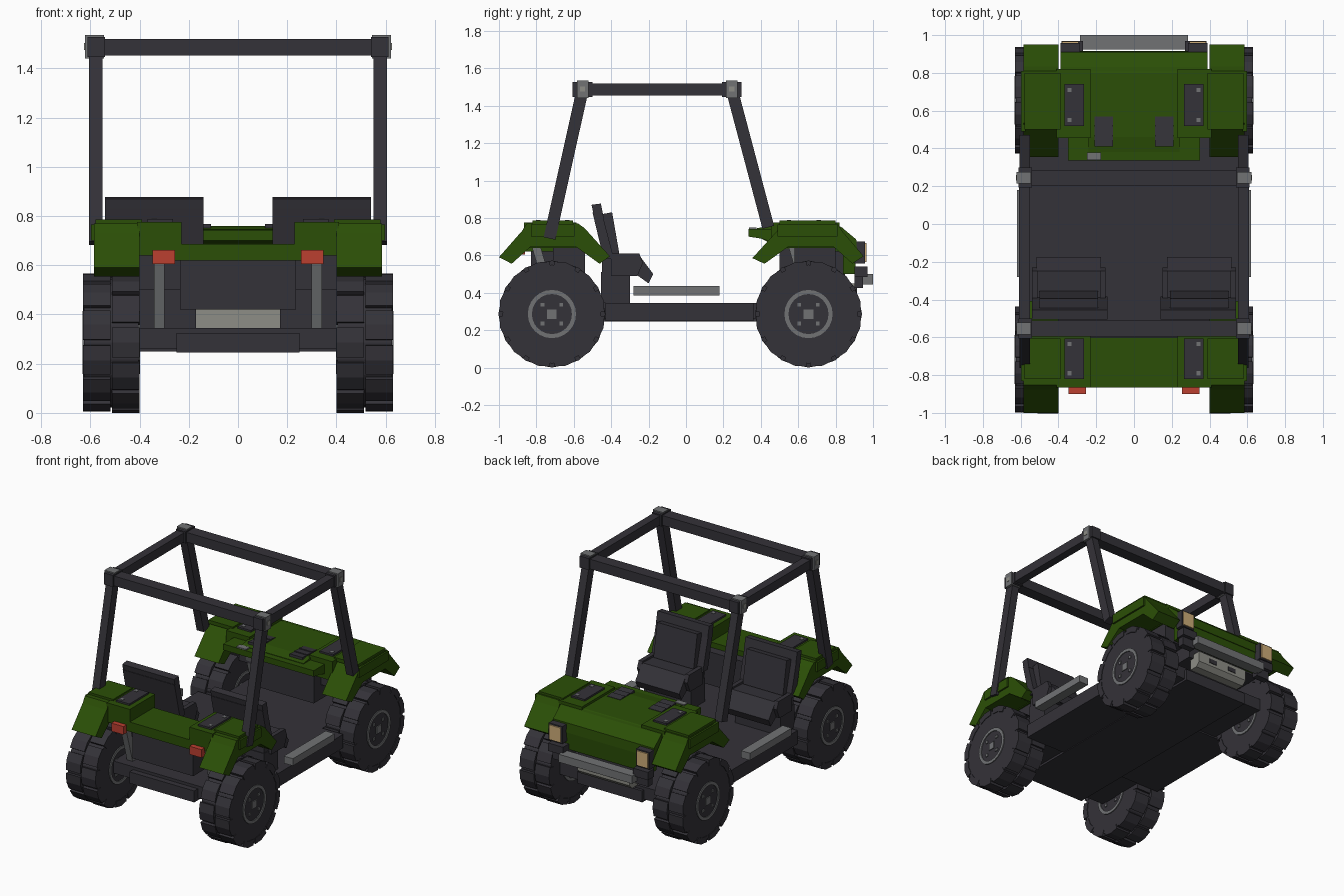
import bpy, bmesh, math
from mathutils import Vector

if "Cube" in bpy.data.objects:
    bpy.data.objects.remove(bpy.data.objects["Cube"])


def mat(name, r, g, b):
    m = bpy.data.materials.new(name)
    m.diffuse_color = (r, g, b, 1)
    m.use_nodes = True
    m.node_tree.nodes["Principled BSDF"].inputs["Base Color"].default_value = m.diffuse_color
    return m


GREEN = mat("body green", 0.024, 0.078, 0.002)
DARK = mat("charcoal", 0.034, 0.032, 0.040)
GREY = mat("metal grey", 0.165, 0.17, 0.175)
PALE = mat("pale plate", 0.27, 0.27, 0.24)
RED = mat("tail red", 0.50, 0.05, 0.03)
TAN = mat("lamp tan", 0.62, 0.42, 0.19)


def finish(name, bm, m):
    bmesh.ops.recalc_face_normals(bm, faces=bm.faces)
    me = bpy.data.meshes.new(name)
    bm.to_mesh(me)
    bm.free()
    me.materials.append(m)
    ob = bpy.data.objects.new(name, me)
    bpy.context.collection.objects.link(ob)
    return ob


def add_prism(bm, pts, x0, x1):
    """Extrude a (y, z) profile from x0 to x1."""
    a = [bm.verts.new((x0, y, z)) for y, z in pts]
    b = [bm.verts.new((x1, y, z)) for y, z in pts]
    bm.faces.new(a)
    bm.faces.new(b[::-1])
    n = len(pts)
    for i in range(n):
        bm.faces.new((a[i], b[i], b[(i + 1) % n], a[(i + 1) % n]))


def prism(name, pts, x0, x1, m, mirror=False):
    bm = bmesh.new()
    add_prism(bm, pts, x0, x1)
    if mirror:
        add_prism(bm, pts, -x1, -x0)
    return finish(name, bm, m)


def box(name, x0, x1, y0, y1, z0, z1, m, mirror=False):
    return prism(name, [(y0, z0), (y1, z0), (y1, z1), (y0, z1)], x0, x1, m, mirror)


def bar(name, p, q, w, x0, x1, m):
    """Mirrored straight bar between two (y, z) points, w wide."""
    p, q = Vector(p), Vector(q)
    d = (q - p).normalized()
    n = Vector((-d.y, d.x)) * w / 2
    return prism(name, [p - n, q - n, q + n, p + n], x0, x1, m, True)


def circle(y, z, r, n, turn=0):
    return [(y + r * math.cos(turn + math.tau * i / n),
             z + r * math.sin(turn + math.tau * i / n)) for i in range(n)]


def ring(bm, y, z, r0, r1, x0, x1, n):
    """Square-section ring around the x axis."""
    loops = []
    for r, x in ((r0, x0), (r1, x0), (r1, x1), (r0, x1)):
        loops.append([bm.verts.new((x, a, b)) for a, b in circle(y, z, r, n)])
    for k in range(4):
        p, q = loops[k], loops[(k + 1) % 4]
        for i in range(n):
            j = (i + 1) % n
            bm.faces.new((p[i], p[j], q[j], q[i]))


# Wheels: tyre, two staggered rows of lugs, rims on both faces
def wheel(label, y, side):
    z, n = 0.286, 12
    xs = lambda a, b: sorted((a * side, b * side))
    bm = bmesh.new()
    add_prism(bm, circle(y, z, 0.264, 24), *xs(0.404, 0.626))
    for row, (a, b) in enumerate(((0.40, 0.511), (0.519, 0.63))):
        for i in range(n):
            c = math.tau * (i + row / 2) / n
            h = math.tau / n * 0.42
            pts = [(y + r * math.cos(t), z + r * math.sin(t)) for r, t in
                   ((0.24, c - h), (0.281, c - h), (0.286, c), (0.281, c + h),
                    (0.24, c + h), (0.243, c))]
            add_prism(bm, pts, *xs(a, b))
    finish(label + "_tyre", bm, DARK)
    bm = bmesh.new()
    for a, b in ((0.398, 0.41), (0.62, 0.632)):
        ring(bm, y, z, 0.107, 0.129, *xs(a, b), 24)
        add_prism(bm, circle(y, z, 0.036, 4, math.pi / 4), *xs(a, b))
        for sy in (-0.05, 0.05):
            for sz in (-0.05, 0.05):
                add_prism(bm, circle(y + sy, z + sz, 0.014, 4, math.pi / 4), *xs(a, b))
    finish(label + "_rim", bm, GREY)


AXLES = {"rear": -0.717, "front": 0.655}
for end, ay in AXLES.items():
    wheel(end + "_right", ay, 1)
    wheel(end + "_left", ay, -1)
    # Axle and slanted suspension struts
    box(end + "_axle", -0.42, 0.42, ay - 0.05, ay + 0.05, 0.26, 0.345, DARK)
    bar(end + "_struts", (ay + 0.01, 0.325), (ay - 0.085, 0.65), 0.045, 0.298, 0.342, GREY)
    # Outer fender arch with drooping flaps
    arch = [(-0.30, 0.585), (-0.155, 0.745), (-0.12, 0.77), (0.155, 0.77), (0.18, 0.73),
            (0.295, 0.595), (0.235, 0.555), (0.135, 0.645), (-0.11, 0.645), (-0.235, 0.555)]
    if end == "rear":
        arch = [(0.02 - a, b) for a, b in arch]
        arch[0] = (0.31, 0.595)
        arch[5] = (-0.283, 0.59)
    prism(end + "_fender", [(ay + a, b) for a, b in arch], 0.40, 0.585, GREEN, True)
    y0, y1 = (-0.84, -0.585) if end == "rear" else (0.48, 0.82)
    box(end + "_fender_edge", 0.575, 0.597, y0 + 0.01, y1 - 0.01, 0.70, 0.765, GREEN, True)
    box(end + "_fender_cap", 0.39, 0.58, y0 + 0.02, y1 - 0.02, 0.76, 0.785, GREEN, True)
    box(end + "_fender_inner", 0.23, 0.41, y0 - 0.025, y1, 0.64, 0.775, GREEN, True)
    # Dark vent plates with small bolts
    v0, v1 = (-0.82, -0.605) if end == "rear" else (0.52, 0.74)
    box(end + "_fender_vent", 0.265, 0.368, v0, v1, 0.77, 0.787, DARK, True)
    for k, vy in enumerate((v0 + 0.03, v1 - 0.03)):
        box(f"{end}_vent_bolt_{k}", 0.33, 0.352, vy - 0.011, vy + 0.011, 0.785, 0.79, GREY, True)

# Chassis
box("floor", -0.56, 0.56, -0.43, 0.36, 0.25, 0.345, DARK)
box("frame_rails", -0.40, 0.40, -0.80, 0.82, 0.26, 0.345, DARK)
box("under_tray", -0.25, 0.25, -0.84, 0.84, 0.245, 0.325, DARK)
box("running_boards", 0.55, 0.62, -0.28, 0.18, 0.385, 0.435, GREY, True)

# Rear body
box("rear_box", -0.235, 0.235, -0.83, -0.54, 0.42, 0.65, DARK)
box("rear_wheel_house", 0.23, 0.40, -0.71, -0.54, 0.50, 0.65, DARK, True)
box("rear_deck", -0.30, 0.30, -0.865, -0.60, 0.62, 0.687, GREEN)
box("tail_lights", 0.255, 0.348, -0.90, -0.86, 0.605, 0.662, RED, True)

# Hood and nose
box("engine_box", -0.235, 0.235, 0.50, 0.85, 0.42, 0.65, DARK)
box("front_wheel_house", 0.23, 0.40, 0.58, 0.80, 0.52, 0.65, DARK, True)
prism("hood", [(0.38, 0.70), (0.38, 0.745), (0.46, 0.759), (0.80, 0.759), (0.81, 0.755),
               (0.81, 0.62), (0.50, 0.64)], -0.24, 0.24, GREEN)
prism("hood_cowl", [(0.335, 0.70), (0.335, 0.742), (0.50, 0.742), (0.50, 0.66), (0.40, 0.69)],
      -0.35, 0.35, GREEN)
prism("nose", [(0.80, 0.757), (0.83, 0.752), (0.91, 0.685), (0.915, 0.62), (0.80, 0.62)],
      -0.39, 0.39, GREEN)
prism("grille", [(0.84, 0.63), (0.91, 0.63), (0.905, 0.50), (0.84, 0.50)], -0.36, 0.36, GREEN)
for k in range(3):
    y = 0.41 + k * 0.053
    prism(f"hood_louvre_{k}", [(y, 0.74), (y, 0.768), (y + 0.053, 0.762), (y + 0.053, 0.74)],
          0.11, 0.21, DARK, True)
box("dash_gauge", -0.25, -0.175, 0.338, 0.378, 0.735, 0.75, GREY)

# Front bumper, headlights and skid plate
box("bumper", -0.285, 0.285, 0.925, 1.0, 0.445, 0.50, GREY)
box("bumper_ends", 0.27, 0.385, 0.90, 0.97, 0.485, 0.54, DARK, True)
box("bumper_mounts", 0.27, 0.37, 0.90, 0.945, 0.425, 0.49, DARK, True)
box("lamp_frames", 0.285, 0.39, 0.90, 0.957, 0.555, 0.675, DARK, True)
box("lamp_lenses", 0.294, 0.381, 0.95, 0.966, 0.564, 0.666, TAN, True)
prism("skid_plate", [(0.82, 0.345), (0.88, 0.345), (0.91, 0.375), (0.91, 0.45), (0.82, 0.45)],
      -0.20, 0.20, PALE)
box("skid_slots", 0.05, 0.11, 0.90, 0.914, 0.395, 0.425, DARK, True)

# Seats
box("seat_base", 0.17, 0.52, -0.455, -0.30, 0.345, 0.51, DARK, True)
prism("seat_cushion", [(-0.45, 0.50), (-0.45, 0.59), (-0.25, 0.60), (-0.175, 0.50),
                       (-0.20, 0.45), (-0.27, 0.50)], 0.175, 0.515, DARK, True)
prism("seat_back", [(-0.44, 0.58), (-0.50, 0.83), (-0.45, 0.83), (-0.385, 0.58)],
      0.14, 0.54, DARK, True)
prism("seat_headrest", [(-0.49, 0.80), (-0.505, 0.87), (-0.455, 0.877), (-0.44, 0.80)],
      0.14, 0.54, DARK, True)
prism("seat_pad", [(-0.40, 0.60), (-0.45, 0.82), (-0.395, 0.83), (-0.355, 0.60)],
      0.19, 0.50, DARK, True)
for k, x in enumerate((0.15, 0.51)):
    prism(f"seat_bolster_{k}", [(-0.40, 0.49), (-0.40, 0.61), (-0.25, 0.61), (-0.23, 0.56),
                                (-0.26, 0.49)], x, x + 0.03, DARK, True)

# Roll cage
bar("cage_rear_posts", (-0.73, 0.69), (-0.553, 1.485), 0.064, 0.55, 0.605, DARK)
bar("cage_front_posts", (0.44, 0.75), (0.245, 1.485), 0.064, 0.55, 0.605, DARK)
box("cage_side_rails", 0.55, 0.608, -0.56, 0.25, 1.455, 1.52, DARK, True)
for end, y in (("rear", -0.553), ("front", 0.245)):
    box(f"cage_{end}_beam", -0.58, 0.58, y - 0.042, y + 0.042, 1.452, 1.52, DARK)
    box(f"cage_{end}_corners", 0.54, 0.612, y - 0.053, y + 0.053, 1.447, 1.528, DARK, True)
    box(f"cage_{end}_clamps", 0.544, 0.622, y - 0.031, y + 0.031, 1.44, 1.536, GREY, True)
    box(f"cage_{end}_bolts", 0.62, 0.625, y - 0.014, y + 0.014, 1.475, 1.503, PALE, True)
